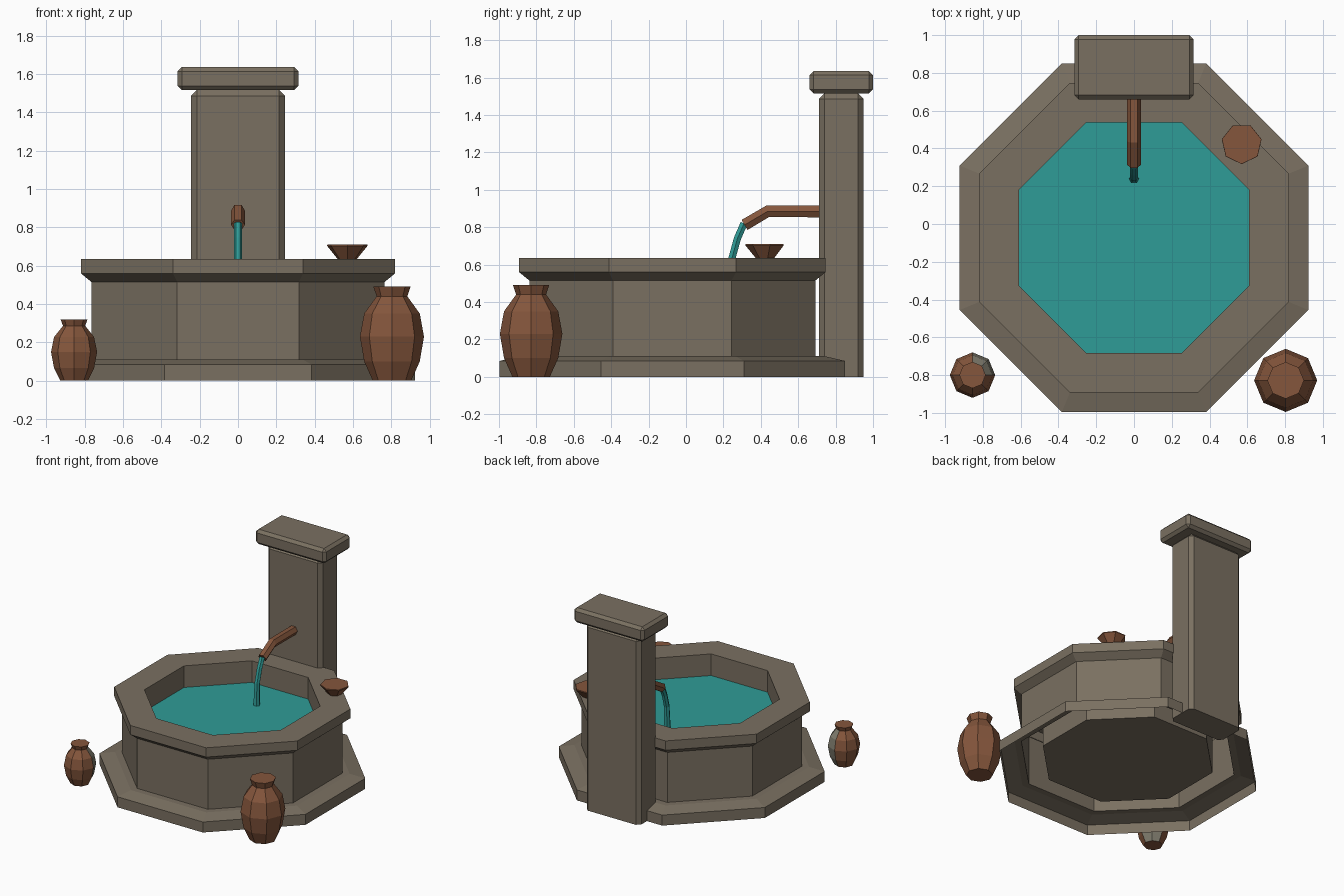
import bpy, bmesh, math
from mathutils import Vector

cube = bpy.data.objects.get("Cube")
if cube:
    bpy.data.objects.remove(cube, do_unlink=True)


def material(name, rgb):
    """Flat material from 0-255 display values."""
    linear = [(c / 255 / 12.92) if c < 11 else ((c / 255 + 0.055) / 1.055) ** 2.4 for c in rgb]
    mat = bpy.data.materials.new(name)
    mat.use_nodes = True
    mat.diffuse_color = (*linear, 1)
    mat.node_tree.nodes["Principled BSDF"].inputs["Base Color"].default_value = (*linear, 1)
    return mat


STONE = material("stone", (122, 112, 97))
WATER = material("water", (47, 156, 151))
CLAY = material("clay", (133, 86, 60))
WORN = material("worn_clay", (128, 124, 110))


def finish(name, bm, *mats):
    mesh = bpy.data.meshes.new(name)
    bm.to_mesh(mesh)
    bm.free()
    for mat in mats:
        mesh.materials.append(mat)
    obj = bpy.data.objects.new(name, mesh)
    bpy.context.collection.objects.link(obj)
    return obj


def skin(bm, rings, cap_start, cap_end):
    """Join rings of vertices with quads."""
    n = len(rings[0])
    for low, high in zip(rings, rings[1:]):
        for i in range(n):
            k = (i + 1) % n
            bm.faces.new((low[i], low[k], high[k], high[i]))
    if cap_start:
        bm.faces.new(rings[0][::-1])
    if cap_end:
        bm.faces.new(rings[-1])


def lathe(name, profile, sides, centre, mat, turn=0.0, cap_start=True):
    """Faceted turned shape from (radius, height) pairs."""
    bm = bmesh.new()
    rings = []
    for r, z in profile:
        angles = [turn + math.tau * i / sides for i in range(sides)]
        rings.append([bm.verts.new((centre[0] + r * math.cos(a), centre[1] + r * math.sin(a), z))
                      for a in angles])
    skin(bm, rings, cap_start, True)
    return finish(name, bm, mat)


def tube(name, path, radii, sides, mat):
    """Faceted tube along (y, z) points in the middle plane."""
    bm = bmesh.new()
    pts = [Vector((0, y, z)) for y, z in path]
    side = Vector((1, 0, 0))
    rings = []
    for i, (p, r) in enumerate(zip(pts, radii)):
        along = (pts[min(i + 1, len(pts) - 1)] - pts[max(i - 1, 0)]).normalized()
        up = along.cross(side)
        rings.append([bm.verts.new(p + r * (side * math.cos(a) + up * math.sin(a)))
                      for a in (math.tau * k / sides for k in range(sides))])
    skin(bm, rings, True, True)
    bmesh.ops.recalc_face_normals(bm, faces=bm.faces)
    return finish(name, bm, mat)


def block(name, size, centre, bevel, mat, flat_foot=False):
    """Box with chamfered edges."""
    bm = bmesh.new()
    bmesh.ops.create_cube(bm, size=1)
    for v in bm.verts:
        v.co = Vector(c + s * q for c, s, q in zip(centre, size, v.co))
    foot = centre[2] - size[2] / 2
    edges = [e for e in bm.edges
             if not (flat_foot and all(v.co.z < foot + 0.001 for v in e.verts))]
    bmesh.ops.bevel(bm, geom=edges, offset=bevel, segments=1, affect='EDGES')
    return finish(name, bm, mat)


# Eight-sided basin: plinth, wall, rim and hollow bowl, open underneath
EIGHTH = math.pi / 8
MIDDLE = (0, -0.073)


def octagon(profile):
    return [(a / math.cos(EIGHTH), z) for a, z in profile]


lathe("basin", octagon([(0.923, 0), (0.923, 0.085), (0.815, 0.11), (0.765, 0.11),
                        (0.765, 0.515), (0.82, 0.56), (0.82, 0.635), (0.61, 0.635),
                        (0.61, 0.1)]),
      8, MIDDLE, STONE, EIGHTH, cap_start=False)
lathe("water_surface", octagon([(0.615, 0.455), (0.615, 0.46)]), 8, MIDDLE, WATER, EIGHTH)

# Pillar and its cap at the back
block("pillar", (0.49, 0.24, 1.515), (0, 0.83, 0.7575), 0.03, STONE, flat_foot=True)
block("pillar_cap", (0.63, 0.34, 0.12), (0, 0.83, 1.575), 0.022, STONE)

# Spout and falling water
tube("spout", [(0.73, 0.885), (0.437, 0.885), (0.313, 0.812)], (0.037, 0.037, 0.036), 6, CLAY)
tube("water_stream", [(0.31, 0.82), (0.275, 0.74), (0.246, 0.635), (0.238, 0.455)],
     (0.022, 0.022, 0.022, 0.026), 6, WATER)

# Dish on the rim
lathe("dish", [(0.052, 0.635), (0.108, 0.703), (0.107, 0.71)], 7, (0.57, 0.425), CLAY, -math.pi / 2)

# Two jars of the same shape
JAR = [(0.1, 0), (0.145, 0.1), (0.167, 0.23), (0.145, 0.35), (0.08, 0.44), (0.097, 0.49)]
lathe("large_jar", JAR, 8, (0.803, -0.828), CLAY)
small = lathe("small_jar", [(r * 0.72, z * 0.65) for r, z in JAR], 8, (-0.855, -0.8), CLAY)

# Worn patch on the inner side of the small jar
small.data.materials.append(WORN)
for face in small.data.polygons:
    n = face.normal
    if n.x > 0.1 and n.y > 0.1 and 0.03 < face.center.z < 0.28:
        face.material_index = 1
